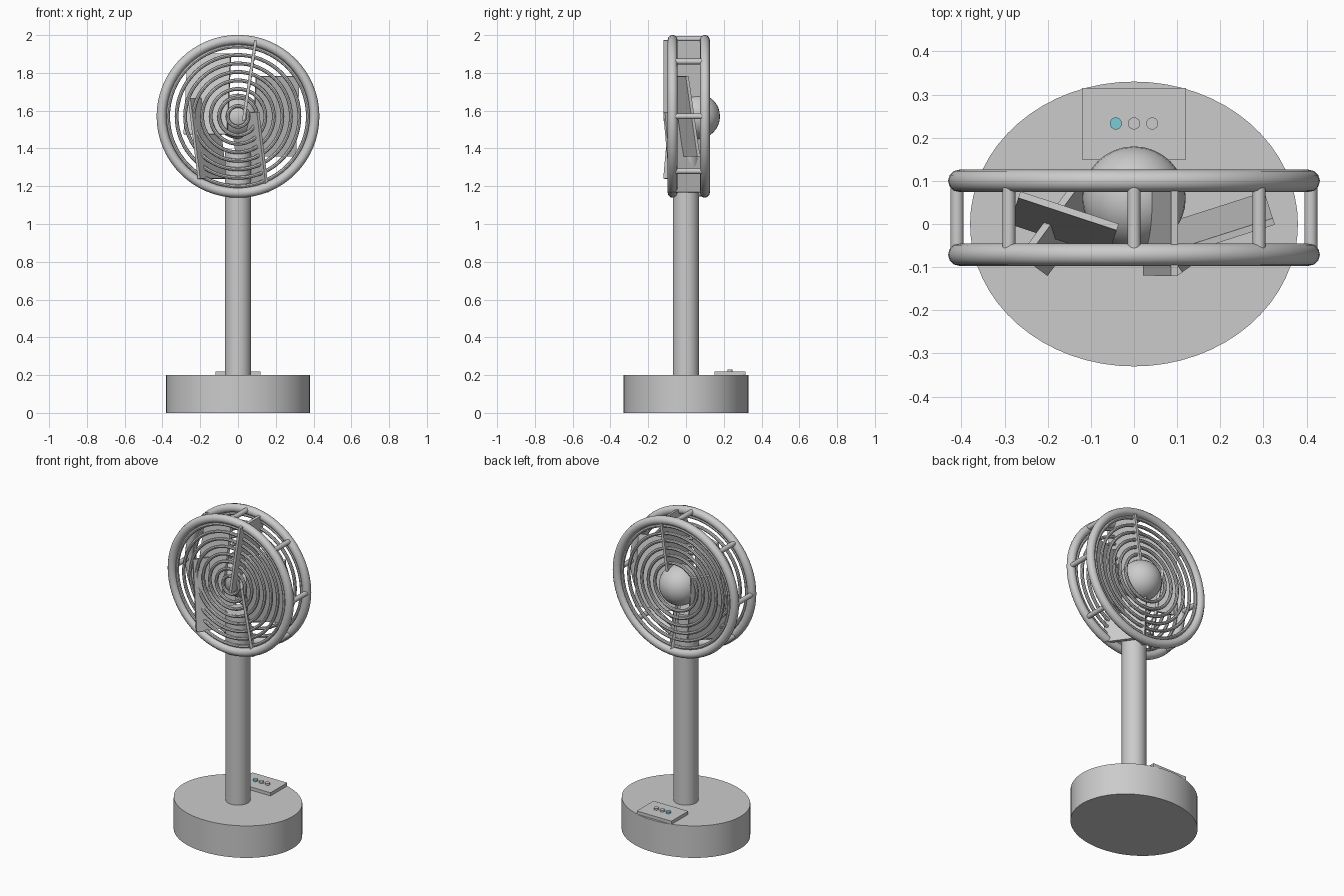
import bpy
from math import pi, cos, sin, radians
from mathutils import Matrix

if "Cube" in bpy.data.objects:
    bpy.data.objects.remove(bpy.data.objects["Cube"])

CZ = 1.57                     # height of the fan centre
FRONT, BACK = -0.071, 0.10    # planes of the two guards


def finish(name, smooth=True):
    o = bpy.context.object
    o.name = name
    if smooth:
        bpy.ops.object.shade_smooth_by_angle(angle=radians(40))
    return o


def cylinder(name, r, depth, loc, rot=(0, 0, 0), verts=48):
    bpy.ops.mesh.primitive_cylinder_add(vertices=verts, radius=r, depth=depth,
                                        location=loc, rotation=rot)
    return finish(name)


def ring(name, y, major, minor, seg=64, sides=12):
    bpy.ops.mesh.primitive_torus_add(major_radius=major, minor_radius=minor,
                                     major_segments=seg, minor_segments=sides,
                                     location=(0, y, CZ), rotation=(pi / 2, 0, 0))
    return finish(name)


def box(name, size, matrix):
    bpy.ops.mesh.primitive_cube_add(size=1)
    o = finish(name, False)
    o.data.transform(Matrix.Diagonal((*size, 1)))
    o.matrix_world = matrix
    return o


# Oval base and pole
base = cylinder("base", 1, 0.2, (0, 0, 0.1), verts=64)
base.scale = (0.38, 0.33, 1)
cylinder("pole", 0.07, 1.2, (0, 0, 0.79))

# Control panel with three buttons, the first one lit
box("control_panel", (0.24, 0.165, 0.02), Matrix.Translation((0, 0.2325, 0.21)))
teal = bpy.data.materials.new("teal")
teal.diffuse_color = (0.2, 0.6, 0.68, 1)
teal.use_nodes = True
teal.node_tree.nodes["Principled BSDF"].inputs["Base Color"].default_value = teal.diffuse_color
for i in range(3):
    b = cylinder(f"button_{i}", 0.014, 0.015, (0.042 * (i - 1), 0.233, 0.2235), verts=24)
    if i == 0:
        b.data.materials.append(teal)

# Motor housing
bpy.ops.mesh.primitive_uv_sphere_add(segments=32, ring_count=16, radius=0.12,
                                     location=(0, 0.06, CZ))
finish("motor_housing")

# Front and back guards: thick rim with concentric wires
for side, y in (("front", FRONT), ("back", BACK)):
    ring(f"{side}_guard_rim", y, 0.405, 0.026)
    for i in range(8):
        ring(f"{side}_guard_wire_{i}", y, 0.055 + 0.045 * i, 0.01, sides=8)

# Bars joining the two guards
for i in range(8):
    a = i * pi / 4
    cylinder(f"guard_bar_{i}", 0.015, BACK - FRONT,
             (0.41 * cos(a), (FRONT + BACK) / 2, CZ + 0.41 * sin(a)),
             (pi / 2, 0, 0), verts=16)

# Five flat blades, each yawed a further fifth of a turn and slightly tilted
for i in range(5):
    a = i * 2 * pi / 5
    m = (Matrix.Translation((0.2 * cos(a), 0, CZ + 0.2 * sin(a)))
         @ Matrix.Rotation(a + 0.31, 4, 'Z') @ Matrix.Rotation(0.15, 4, 'X'))
    box(f"blade_{i}", (0.24, 0.016, 0.43), m)
